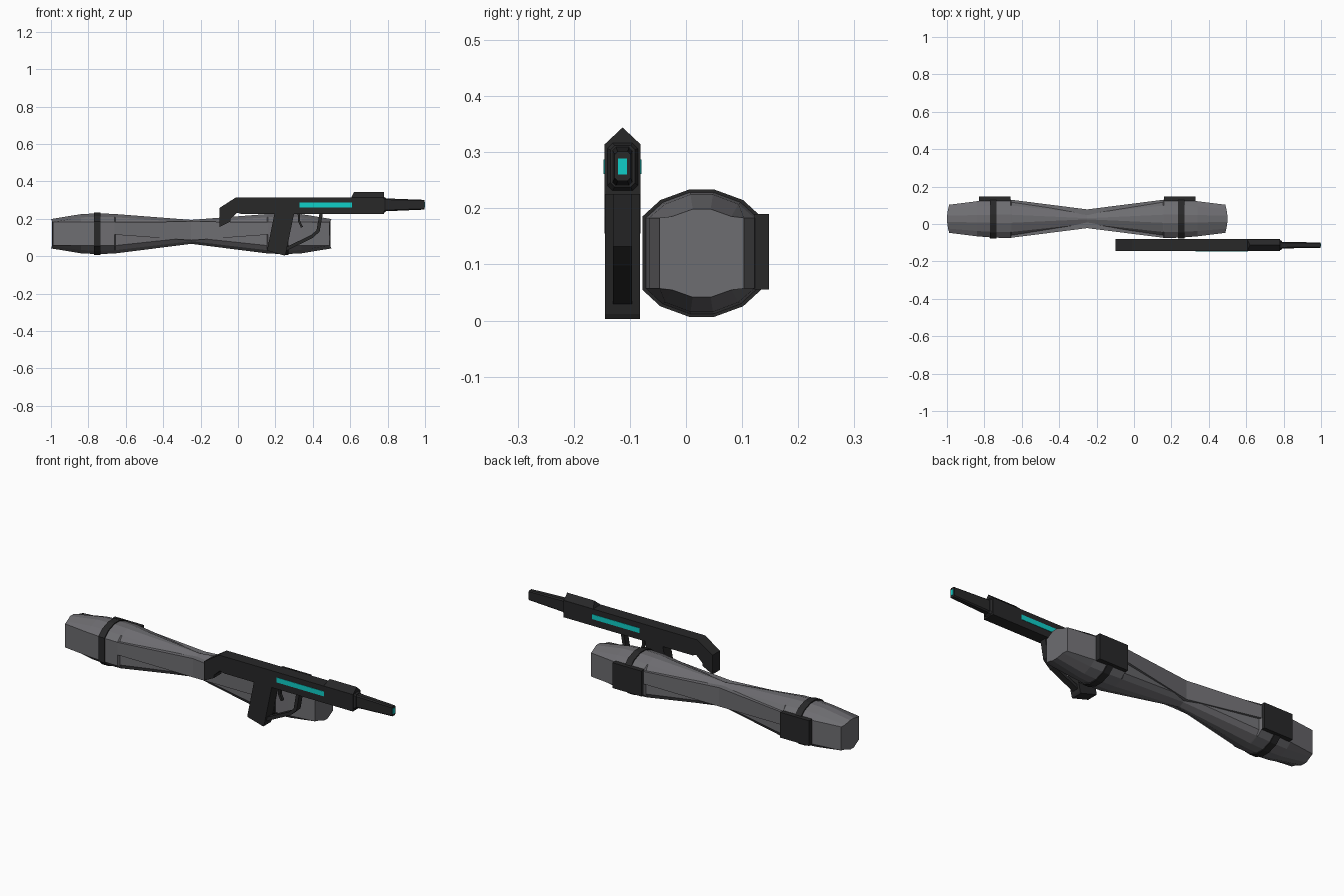
import bpy, bmesh, math
from mathutils import Vector

cube = bpy.data.objects.get("Cube")
if cube:
    bpy.data.objects.remove(cube, do_unlink=True)


def material(name, rgb):
    m = bpy.data.materials.new(name)
    m.use_nodes = True
    m.diffuse_color = (*rgb, 1)
    m.node_tree.nodes["Principled BSDF"].inputs["Base Color"].default_value = (*rgb, 1)
    return m


GREY = material("mid grey", (0.155, 0.153, 0.165))
DARK = material("charcoal", (0.021, 0.021, 0.022))
TEAL = material("glowing teal", (0.005, 0.62, 0.58))


def finish(name, bm, mat):
    bmesh.ops.recalc_face_normals(bm, faces=bm.faces)
    me = bpy.data.meshes.new(name)
    bm.to_mesh(me)
    bm.free()
    me.materials.append(mat)
    ob = bpy.data.objects.new(name, me)
    bpy.context.collection.objects.link(ob)
    return ob


def loft(name, rings, mat, closed=False):
    """Skin a list of equal-length point rings; cap the ends unless closed."""
    bm = bmesh.new()
    vs = [[bm.verts.new(p) for p in r] for r in rings]
    n = len(rings[0])
    pairs = list(zip(vs, vs[1:])) + ([(vs[-1], vs[0])] if closed else [])
    for a, b in pairs:
        for i in range(n):
            j = (i + 1) % n
            bm.faces.new((a[i], a[j], b[j], b[i]))
    if not closed:
        bm.faces.new(vs[0])
        bm.faces.new(vs[-1])
    return finish(name, bm, mat)


def box(name, x, y, z, mat):
    rings = [[(k, y[0], z[0]), (k, y[1], z[0]), (k, y[1], z[1]), (k, y[0], z[1])] for k in x]
    return loft(name, rings, mat)


def extrude_y(name, profile, y0, y1, mat):
    """Side profile in x, z pushed across the width."""
    return loft(name, [[(x, y, z) for x, z in profile] for y in (y0, y1)], mat)


# ---- Bundle: faceted roll pinched at its middle ----
CX, CY, CZ = -0.25, 0.028, 0.12


def ring(x, quarter, dz=0.0, bow=0.0):
    """Twelve-sided section from three points of one quarter."""
    q = quarter
    pts = q + [(y, -z) for y, z in q[::-1]] + [(-y, -z) for y, z in q] + [(-y, z) for y, z in q[::-1]]
    return [(x + bow * (y / 0.075) ** 2, CY + y, CZ + z + dz) for y, z in pts]


def section(sy, sz, side=1.0):
    return [(0.022 * sy, 0.109 * sz), (0.072 * sy, 0.091 * sz), (0.103 * sy * side, 0.063)]


def flip(r):
    return [(2 * CX - x, y, z) for x, y, z in r]


half = [ring(-1.0, section(0.73, 0.72), bow=0.012),
        ring(-0.84, section(0.91, 0.96)),
        ring(-0.75, section(0.98, 1.0)),
        ring(-0.66, section(1.0, 0.97)),
        ring(-0.655, section(0.98, 0.965, 0.87))]
waist = ring(CX, [(0.003, 0.064), (0.027, 0.05), (0.046, 0.03)], dz=0.01)
loft("bundle_body", half + [waist] + [flip(r) for r in half[::-1]], GREY)

# Raised side folds running into the waist
for side, label in ((-1, "front"), (1, "back")):
    def fold(x, y, z0, z1):
        return [(x, CY + side * (y - 0.03), z0), (x, CY + side * y, z0),
                (x, CY + side * y, z1), (x, CY + side * (y - 0.03), z1)]
    end = fold(-0.66, 0.102, 0.115, 0.182)
    loft(label + "_fold", [end, fold(CX, 0.05, 0.085, 0.185), flip(end)], GREY)

# Straps and back plates
for x, label in ((-0.752, "right"), (0.252, "left")):
    rings = []
    for dx, s in ((-0.018, 0.95), (-0.018, 1.04), (0.018, 1.04), (0.018, 0.95)):
        rings.append(ring(x + dx, [(y * s, z * s) for y, z in section(0.985, 1.0)]))
    loft(label + "_strap", rings, DARK, closed=True)
    xc = -0.745 if label == "right" else 0.245
    box(label + "_back_plate", (xc - 0.085, xc + 0.085), (0.122, 0.148), (0.055, 0.19), DARK)

# ---- Rifle ----
GY, W = -0.113, 0.032
Y0, Y1 = GY - W, GY + W

# Receiver with angled shoulder stock
extrude_y("receiver", [(-0.1, 0.155), (-0.1, 0.257), (-0.01, 0.315), (0.78, 0.315),
                       (0.78, 0.225), (0.02, 0.225), (-0.005, 0.232), (-0.04, 0.2), (-0.04, 0.185)],
          Y0, Y1, DARK)
# Gabled top cover
loft("top_cover", [[(x, Y0, 0.314), (xt, GY, 0.344), (x, Y1, 0.314)]
                   for x, xt in ((0.605, 0.62), (0.78, 0.78))], DARK)
# Muzzle collar and tapered barrel


def rect(x, w, z0, z1):
    c = 0.35 * w
    return [(x, GY - w, z0 + c), (x, GY - w + c, z0), (x, GY + w - c, z0), (x, GY + w, z0 + c),
            (x, GY + w, z1 - c), (x, GY + w - c, z1), (x, GY - w + c, z1), (x, GY - w, z1 - c)]


loft("muzzle_collar", [rect(0.775, 0.03, 0.228, 0.318), rect(0.79, 0.022, 0.238, 0.312)], DARK)
loft("barrel", [rect(0.785, 0.018, 0.24, 0.309), rect(0.998, 0.014, 0.249, 0.301)], DARK)
box("muzzle_light", (0.99, 1.0), (GY - 0.008, GY + 0.008), (0.26, 0.289), TEAL)

# Grip with flared foot
extrude_y("grip", [(0.195, 0.228), (0.3, 0.228), (0.255, 0.012), (0.25, 0.003), (0.155, 0.03)],
          Y0 + 0.001, Y1 - 0.001, DARK)


def strip(name, path, t, w):
    """Flat bar of thickness t following an x, z path."""
    rings = []
    for i, (x, z) in enumerate(path):
        a, b = path[max(i - 1, 0)], path[min(i + 1, len(path) - 1)]
        d = Vector((b[0] - a[0], b[1] - a[1])).normalized() * t / 2
        rings.append([(x - d.y, GY - w, z + d.x), (x - d.y, GY + w, z + d.x),
                      (x + d.y, GY + w, z - d.x), (x + d.y, GY - w, z - d.x)])
    return loft(name, rings, DARK)


strip("trigger_guard", [(0.445, 0.23), (0.428, 0.135), (0.395, 0.105), (0.25, 0.035)], 0.018, 0.017)
strip("trigger", [(0.325, 0.23), (0.327, 0.185), (0.342, 0.155)], 0.012, 0.008)

# Glowing side strips
for y, label in ((Y0, "right"), (Y1, "left")):
    box(label + "_light_strip", (0.33, 0.61), (y - 0.002, y + 0.002), (0.261, 0.287), TEAL)
